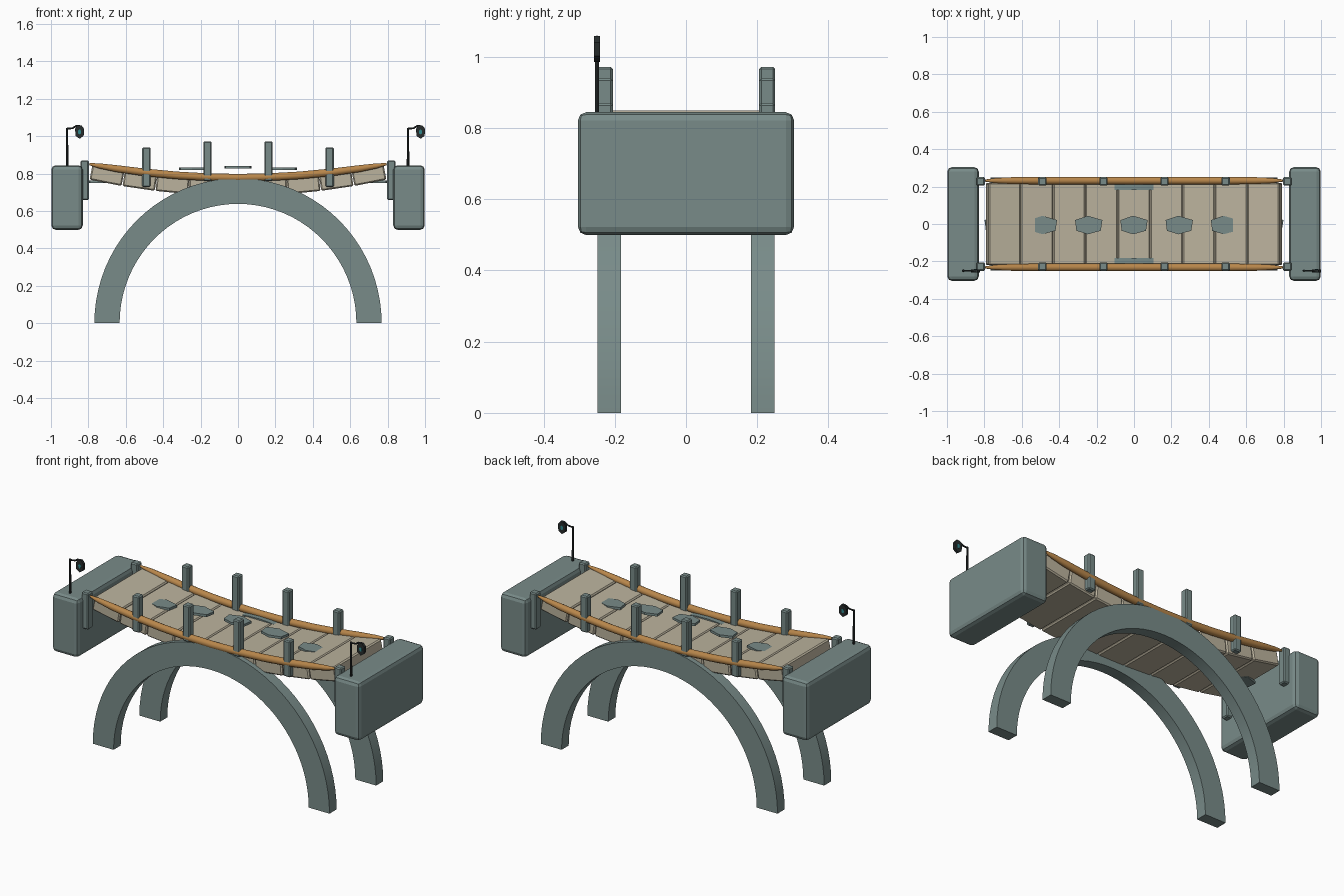
import bpy, bmesh, math
from mathutils import Vector

if "Cube" in bpy.data.objects:
    bpy.data.objects.remove(bpy.data.objects["Cube"])


def mat(name, rgb):
    m = bpy.data.materials.new(name)
    m.diffuse_color = (*rgb, 1)
    m.use_nodes = True
    m.node_tree.nodes["Principled BSDF"].inputs["Base Color"].default_value = m.diffuse_color
    return m


STONE = mat("stone", (0.19, 0.26, 0.25))
PLANK = mat("plank", (0.50, 0.45, 0.34))
WOOD = mat("rail_wood", (0.48, 0.24, 0.07))
IRON = mat("iron", (0.02, 0.025, 0.025))
GLASS = mat("lamp_glass", (0.03, 0.25, 0.27))


def finish(name, bm, material, bevel=0.0, segments=1):
    bmesh.ops.recalc_face_normals(bm, faces=bm.faces)
    me = bpy.data.meshes.new(name)
    bm.to_mesh(me)
    bm.free()
    me.materials.append(material)
    ob = bpy.data.objects.new(name, me)
    bpy.context.collection.objects.link(ob)
    if bevel:
        b = ob.modifiers.new("bevel", "BEVEL")
        b.width, b.segments = bevel, segments
    return ob


def smooth(ob):
    bpy.ops.object.select_all(action="DESELECT")
    bpy.context.view_layer.objects.active = ob
    ob.select_set(True)
    bpy.ops.object.shade_smooth_by_angle(angle=math.radians(35))


def box(name, loc, size, material, bevel=0.0, tilt=0.0, segments=1):
    bm = bmesh.new()
    bmesh.ops.create_cube(bm, size=1)
    bmesh.ops.scale(bm, vec=size, verts=bm.verts)
    ob = finish(name, bm, material, bevel, segments)
    ob.location = loc
    ob.rotation_euler.y = tilt
    return ob


def prism(name, points, depth, material):
    """Extrude a closed 3D outline along the depth vector."""
    bm = bmesh.new()
    face = bm.faces.new([bm.verts.new(p) for p in points])
    ext = bmesh.ops.extrude_face_region(bm, geom=[face])
    # keep the starting face so the prism stays closed
    bmesh.ops.translate(bm, vec=depth, verts=[v for v in ext["geom"] if isinstance(v, bmesh.types.BMVert)])
    return finish(name, bm, material)


def tube(name, points, radii, material, sides=12):
    """Sweep a ring along a path lying in an xz plane."""
    bm = bmesh.new()
    pts = [Vector(p) for p in points]
    rings = []
    for i, p in enumerate(pts):
        t = (pts[min(i + 1, len(pts) - 1)] - pts[max(i - 1, 0)]).normalized()
        u = Vector((0, 1, 0))
        w = t.cross(u)
        angles = [2 * math.pi * (k + 0.5) / sides for k in range(sides)]
        rings.append([bm.verts.new(p + radii[i] * (math.cos(a) * u + math.sin(a) * w)) for a in angles])
    for a, b in zip(rings, rings[1:]):
        for k in range(sides):
            bm.faces.new((a[k], a[(k + 1) % sides], b[(k + 1) % sides], b[k]))
    bm.faces.new(rings[0])
    bm.faces.new(rings[-1])
    return finish(name, bm, material)


# Sagging deck of nine planks
for i in range(9):
    x = (i - 4) * 0.175
    box(f"deck_plank_{i + 1}", (x, 0, 0.724 + 0.14 * x * x), (0.174, 0.44, 0.085),
        PLANK, 0.007, -math.atan(0.28 * x))

# Stone end blocks
for side, s in (("left", -1), ("right", 1)):
    box(f"{side}_end_block", (s * 0.914, 0, 0.672), (0.168, 0.607, 0.345), STONE, 0.023, segments=2)

for side, s in (("front", -1), ("back", 1)):
    # Semicircular arch
    n = 40
    outer = [(0.768 * math.cos(math.pi * k / n), s * 0.183, 0.775 * math.sin(math.pi * k / n)) for k in range(n + 1)]
    inner = [(0.633 * math.cos(math.pi * k / n), s * 0.183, 0.638 * math.sin(math.pi * k / n)) for k in range(n, -1, -1)]
    smooth(prism(f"{side}_arch", outer + inner, (0, s * 0.066, 0), STONE))

    # Sagging rail with tapered ends
    xs = [-0.795, -0.74, -0.65, -0.5, -0.33, -0.16, 0, 0.16, 0.33, 0.5, 0.65, 0.74, 0.795]
    radii = [0.006, 0.014, 0.019] + [0.021] * 7 + [0.019, 0.014, 0.006]
    smooth(tube(f"{side}_rail", [(x, s * 0.232, 0.778 + 0.115 * x * x) for x in xs], radii, WOOD))

    # Rail posts, four along the deck and one at each end
    for i, (x, top) in enumerate(((-0.82, 0.87), (-0.49, 0.94), (-0.163, 0.972),
                                  (0.163, 0.972), (0.49, 0.94), (0.82, 0.87))):
        box(f"{side}_post_{i + 1}", (x, s * 0.228, top - 0.106), (0.045, 0.045, 0.212), STONE, 0.006)

# Flat stepping stones in a shallow arc over the deck
outline = [(-0.073, 0.025), (-0.005, 0.048), (0.073, 0.025), (0.064, -0.032), (-0.005, -0.051), (-0.066, -0.032)]
for i in range(7):
    x = (i - 3) * 0.242
    z = 0.834 - 0.148 * x * x
    prism(f"stepping_stone_{i + 1}", [(x + px, py - 0.004, z - 0.007) for px, py in outline],
          (0, 0, 0.014), STONE)

# Hanging lamps, both facing the same way
for side, x in (("left", -0.914), ("right", 0.909)):
    y = -0.25
    tube(f"{side}_lamp_pole", [(x, y, 0.83), (x, y, 1.045)], [0.007, 0.006], IRON, 6)
    tube(f"{side}_lamp_arm", [(x, y, 1.04), (x + 0.03, y, 1.043), (x + 0.05, y, 1.055), (x + 0.068, y, 1.055)],
         [0.005] * 4, IRON, 6)
    lx = x + 0.067
    for part, k, d, m in (("lamp_frame", 1, 0.016, IRON), ("lamp_glass", 0.35, 0.018, GLASS)):
        shape = [(0, -0.036), (0.022, -0.02), (0.024, 0.018), (0.01, 0.036),
                 (-0.01, 0.036), (-0.024, 0.018), (-0.022, -0.02)]
        prism(f"{side}_{part}", [(lx + k * a, y - d / 2, 1.022 + k * b) for a, b in shape], (0, d, 0), m)
